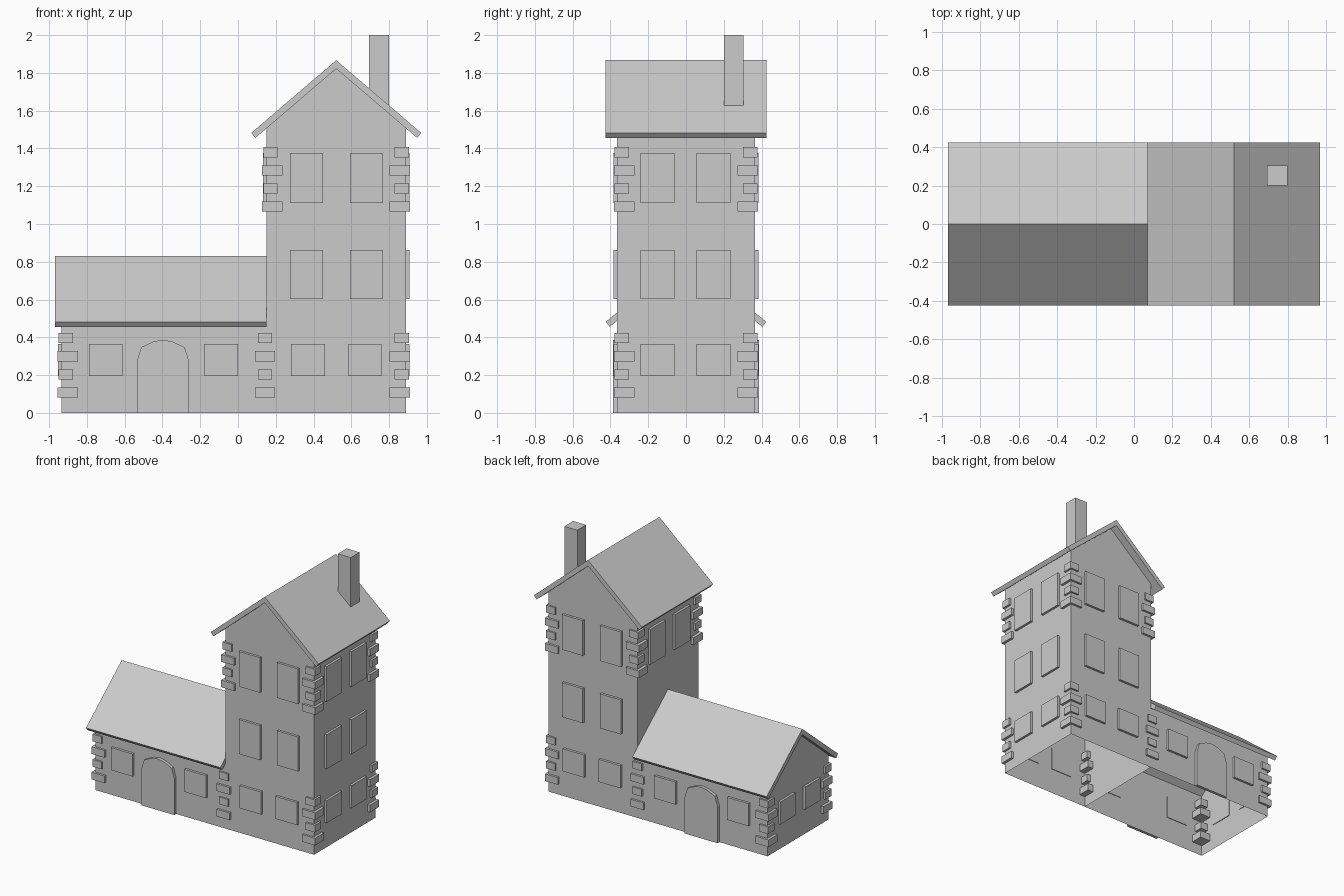
import bpy, math

if "Cube" in bpy.data.objects:
    bpy.data.objects.remove(bpy.data.objects["Cube"], do_unlink=True)

stone = bpy.data.materials.new("stone grey")
stone.use_nodes = True
GREY = (0.6, 0.6, 0.6, 1)
stone.diffuse_color = GREY
stone.node_tree.nodes["Principled BSDF"].inputs["Base Color"].default_value = GREY


def mesh_object(name, verts, faces):
    mesh = bpy.data.meshes.new(name)
    mesh.from_pydata(verts, [], faces)
    mesh.materials.append(stone)
    obj = bpy.data.objects.new(name, mesh)
    bpy.context.collection.objects.link(obj)
    return obj


def prism(name, profile, start, end, axis, skip=(), caps=(True, True)):
    """Extrude a (u, z) profile along x or y, leaving out skipped sides."""
    def place(u, z, d):
        return (d, u, z) if axis == "x" else (u, d, z)
    n = len(profile)
    verts = [place(u, z, d) for d in (start, end) for u, z in profile]
    faces = [(i, (i + 1) % n, n + (i + 1) % n, n + i)
             for i in range(n) if i not in skip]
    if caps[0]:
        faces.append(tuple(reversed(range(n))))
    if caps[1]:
        faces.append(tuple(range(n, 2 * n)))
    if axis == "y":
        faces = [f[::-1] for f in faces]
    return mesh_object(name, verts, faces)


def box(name, x0, x1, y0, y1, z0, z1):
    return prism(name, [(y0, z0), (y1, z0), (y1, z1), (y0, z1)], x0, x1, "x")


def gable_roof(name, mid, half, eave, ridge, start, end, axis):
    """Two sloping slabs joined at the ridge, with square-cut eaves."""
    slope = (ridge - eave) / half
    length = math.hypot(1, slope)
    t = 0.034
    du, dz = t * slope / length, t / length
    profile = [(mid - half, eave), (mid - half + du, eave - dz),
               (mid, ridge - t * length), (mid + half - du, eave - dz),
               (mid + half, eave), (mid, ridge)]
    # separate caps for each slab keep the chevron ends clean
    obj = prism(name, profile, start, end, axis, caps=(False, False))
    verts = [tuple(v.co) for v in obj.data.vertices]
    faces = [tuple(p.vertices) for p in obj.data.polygons]
    ends = [(0, 5, 2, 1), (5, 4, 3, 2), (6, 7, 8, 11), (11, 8, 9, 10)]
    faces += [f if axis == "x" else f[::-1] for f in ends]
    bpy.data.objects.remove(obj, do_unlink=True)
    return mesh_object(name, verts, faces)


def house_profile(a, b, eave, peak):
    return [(a, 0), (b, 0), (b, eave), ((a + b) / 2, peak), (a, eave)]


# Wall shells, open below and under the roofs
D = 0.365
TOWER_L, TOWER_R, WING_L = 0.15, 0.89, -0.935
prism("tower_walls", house_profile(TOWER_L, TOWER_R, 1.508, 1.822),
      -D, D, "y", skip=(0, 2, 3))
prism("wing_walls", house_profile(-D, D, 0.485, 0.786),
      WING_L, TOWER_L, "x", skip=(0, 2, 3), caps=(True, False))

# Roofs and chimney
gable_roof("tower_roof", 0.52, 0.45, 1.482, 1.867, -0.425, 0.425, "y")
gable_roof("wing_roof", 0, 0.425, 0.482, 0.83, -0.97, TOWER_L, "x")
box("chimney", 0.693, 0.80, 0.2, 0.305, 1.55, 2.0)

# Windows on the long front and back walls
LOW, MID, HIGH = (0.195, 0.365), (0.602, 0.862), (1.11, 1.375)
P = 0.018
long_windows = [(-0.79, -0.612, LOW), (-0.18, 0.0, LOW),
                (0.28, 0.46, LOW), (0.582, 0.76, LOW)]
for row in (MID, HIGH):
    long_windows += [(0.275, 0.45, row), (0.593, 0.767, row)]
for side, label in ((-1, "front"), (1, "back")):
    y0, y1 = sorted((side * (D - 0.005), side * (D + P)))
    for a, b, (z0, z1) in long_windows:
        box(label + "_window", a, b, y0, y1, z0, z1)

    # Arched doors
    arch = [(-0.535, 0), (-0.26, 0), (-0.26, 0.275), (-0.283, 0.348),
            (-0.348, 0.378), (-0.397, 0.387), (-0.447, 0.378), (-0.512, 0.348),
            (-0.535, 0.275)]
    prism(label + "_door", arch, side * D if side > 0 else -D - 0.022,
          D + 0.022 if side > 0 else -D, "y")

# Windows on the end walls
ends = [(TOWER_R, 1, row, "tower_left_window") for row in (LOW, MID, HIGH)]
ends += [(TOWER_L, -1, HIGH, "tower_right_window"),
         (WING_L, -1, LOW, "wing_end_window")]
for x, out, (z0, z1), label in ends:
    x0, x1 = sorted((x - out * 0.005, x + out * P))
    for a, b in ((-0.24, -0.06), (0.055, 0.235)):
        box(label, x0, x1, a, b, z0, z1)


# Corner stones, alternating wide and narrow
def corner_stones(cx, base, name):
    for side in (-1, 1):
        for i in range(4):
            h = 0.054 if i % 2 == 0 else 0.038
            y = side * (0.327 if i % 2 == 0 else 0.34)
            x = cx(h)
            z = base + i * 0.096
            box(name, x - h, x + h, y - h, y + h, z, z + 0.054)


def left_corner(h):
    return TOWER_R + (0.02 if h > 0.05 else 0.015) - h


def upper_right_corner(h):
    return TOWER_L - (0.023 if h > 0.05 else 0.016) + h


def wing_corner(h):
    return WING_L - (0.02 if h > 0.05 else 0.015) + h


corner_stones(left_corner, 0.081, "tower_lower_corner_stone")
corner_stones(left_corner, 1.065, "tower_upper_corner_stone")
corner_stones(upper_right_corner, 1.065, "tower_upper_corner_stone")
corner_stones(lambda h: 0.143, 0.081, "junction_corner_stone")
corner_stones(wing_corner, 0.081, "wing_corner_stone")
